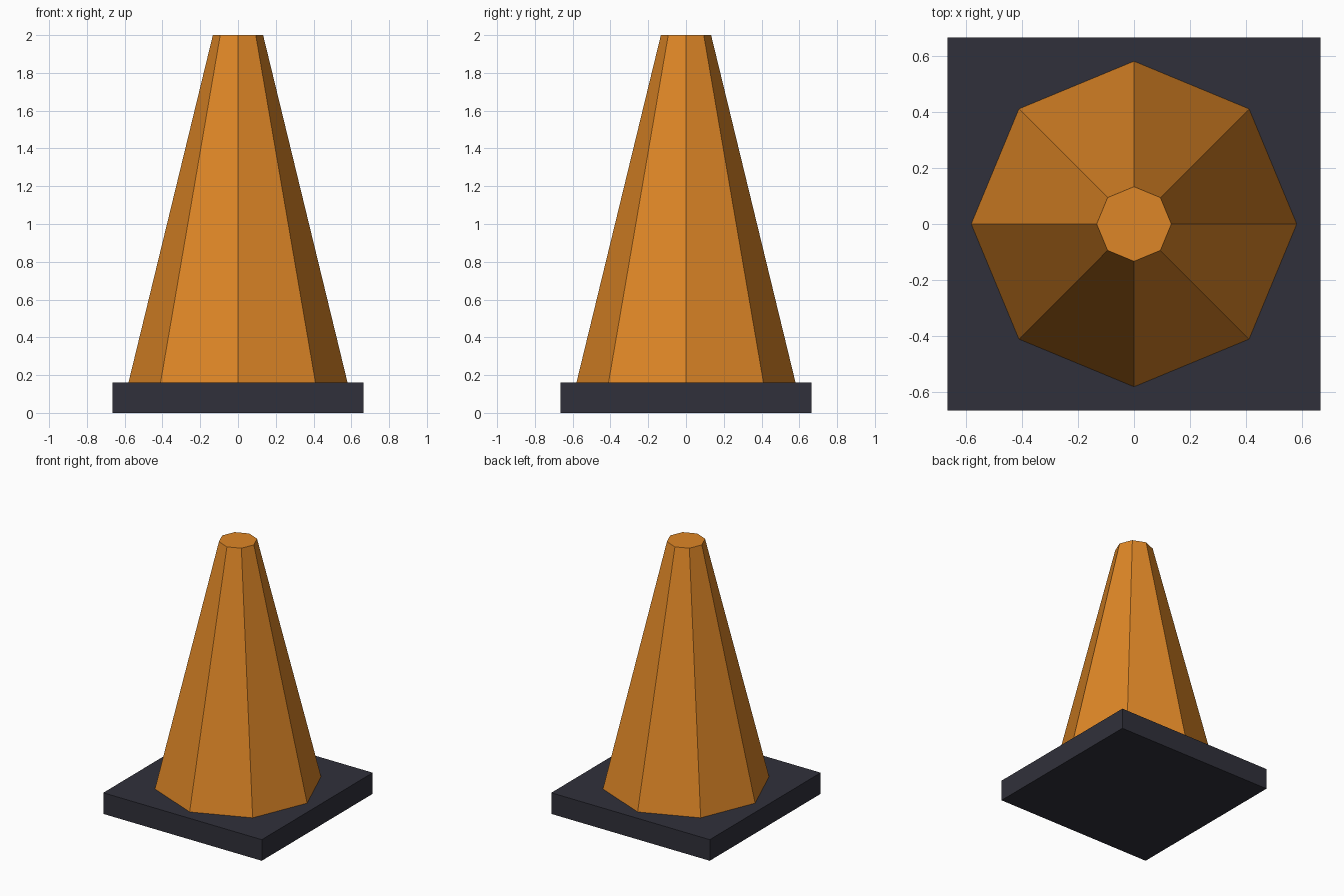
import bpy

if "Cube" in bpy.data.objects:
    bpy.data.objects.remove(bpy.data.objects["Cube"])


def material(name, color):
    m = bpy.data.materials.new(name)
    m.diffuse_color = (*color, 1.0)
    m.use_nodes = True
    m.node_tree.nodes["Principled BSDF"].inputs["Base Color"].default_value = m.diffuse_color
    return m


orange = material("orange", (0.73, 0.24, 0.02))
charcoal = material("charcoal", (0.03, 0.03, 0.043))

# Square base slab
BASE_HALF, BASE_TOP = 0.665, 0.16
bpy.ops.mesh.primitive_cube_add(size=1, location=(0, 0, BASE_TOP / 2))
base = bpy.context.object
base.name = "base"
base.scale = (2 * BASE_HALF, 2 * BASE_HALF, BASE_TOP)
bpy.ops.object.transform_apply(location=False, rotation=False, scale=True)
base.data.materials.append(charcoal)

# Eight-sided tapered cone with a flat top, standing on the slab
bpy.ops.mesh.primitive_cone_add(vertices=8, radius1=0.58, radius2=0.133,
                                depth=2 - BASE_TOP,
                                location=(0, 0, (2 + BASE_TOP) / 2))
cone = bpy.context.object
cone.name = "cone"
cone.data.materials.append(orange)
